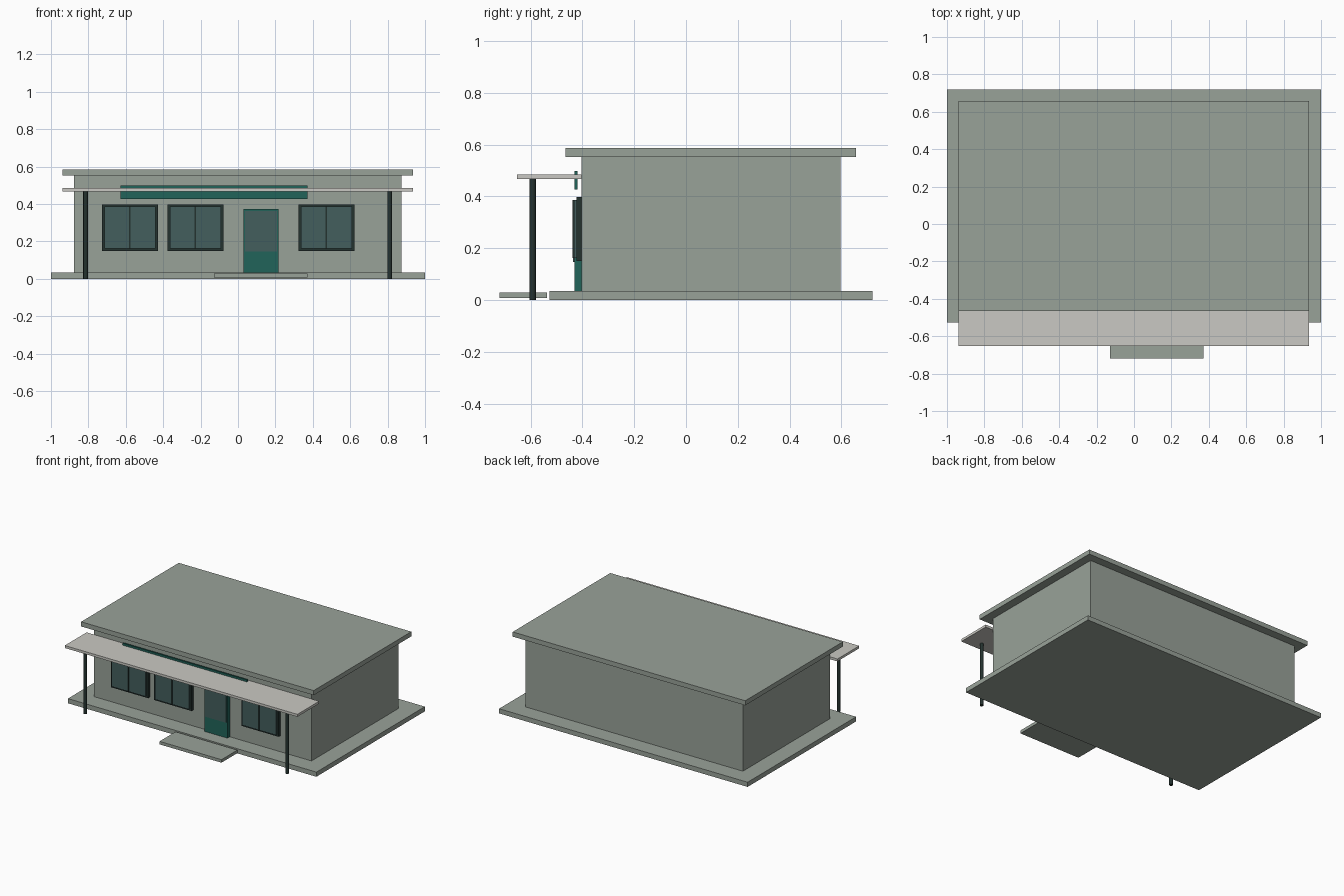
import bpy
import bmesh

default = bpy.data.objects.get("Cube")
if default:
    bpy.data.objects.remove(default, do_unlink=True)


def material(name, rgb):
    # 8-bit display colour to linear
    lin = [((c / 255 + 0.055) / 1.055) ** 2.4 for c in rgb] + [1.0]
    m = bpy.data.materials.new(name)
    m.use_nodes = True
    m.diffuse_color = lin
    m.node_tree.nodes["Principled BSDF"].inputs["Base Color"].default_value = lin
    return m


plaster = material("grey green plaster", (153, 162, 153))
pale = material("pale canopy", (202, 201, 195))
teal = material("teal paint", (33, 100, 90))
dark = material("dark frame", (36, 50, 47))
glass = material("tinted glass", (68, 94, 93))


def finish(name, bm, mat):
    me = bpy.data.meshes.new(name)
    bm.to_mesh(me)
    bm.free()
    me.materials.append(mat)
    ob = bpy.data.objects.new(name, me)
    bpy.context.collection.objects.link(ob)
    return ob


def box(name, xs, ys, zs, mat):
    """Box spanning the given ranges."""
    bm = bmesh.new()
    bmesh.ops.create_cube(bm, size=1)
    for v in bm.verts:
        v.co = [r[0] if c < 0 else r[1] for c, r in zip(v.co, (xs, ys, zs))]
    return finish(name, bm, mat)


# Base, body and roof
box("base_slab", (-1, 1), (-0.527, 0.72), (0, 0.034), plaster)
box("entrance_step", (-0.127, 0.371), (-0.72, -0.537), (0.008, 0.03), plaster)
box("walls", (-0.876, 0.874), (-0.403, 0.597), (0.034, 0.552), plaster)
box("roof", (-0.937, 0.935), (-0.465, 0.657), (0.552, 0.586), plaster)

# Front canopy on two round posts
box("canopy", (-0.937, 0.935), (-0.653, -0.403), (0.467, 0.485), pale)
height = 0.467
for side, x in (("right", -0.815), ("left", 0.811)):
    bm = bmesh.new()
    bmesh.ops.create_cone(bm, cap_ends=True, segments=12, radius1=0.0125,
                          radius2=0.0125, depth=height)
    bmesh.ops.translate(bm, verts=bm.verts, vec=(x, -0.592, height / 2))
    post = finish(side + "_post", bm, dark)
    for p in post.data.polygons:
        p.use_smooth = len(p.vertices) == 4
    for e in post.data.edges:
        a, b = (post.data.vertices[i].co.z for i in e.vertices)
        e.use_edge_sharp = abs(a - b) < 0.01

# Fascia board above the windows
box("fascia_board", (-0.627, 0.372), (-0.43, -0.418), (0.426, 0.499), teal)

# Door with upper glass
box("door", (0.03, 0.216), (-0.43, -0.4), (0.034, 0.374), teal)
box("door_glass", (0.038, 0.208), (-0.436, -0.429), (0.146, 0.362), glass)

# Windows: frame, glass, centre bar
for label, x in (("right", -0.578), ("middle", -0.228), ("left", 0.473)):
    box(label + "_window_frame", (x - 0.15, x + 0.15), (-0.423, -0.4), (0.15, 0.398), dark)
    box(label + "_window_glass", (x - 0.136, x + 0.136), (-0.433, -0.422), (0.162, 0.386), glass)
    box(label + "_window_bar", (x - 0.004, x + 0.004), (-0.439, -0.432), (0.162, 0.386), dark)
